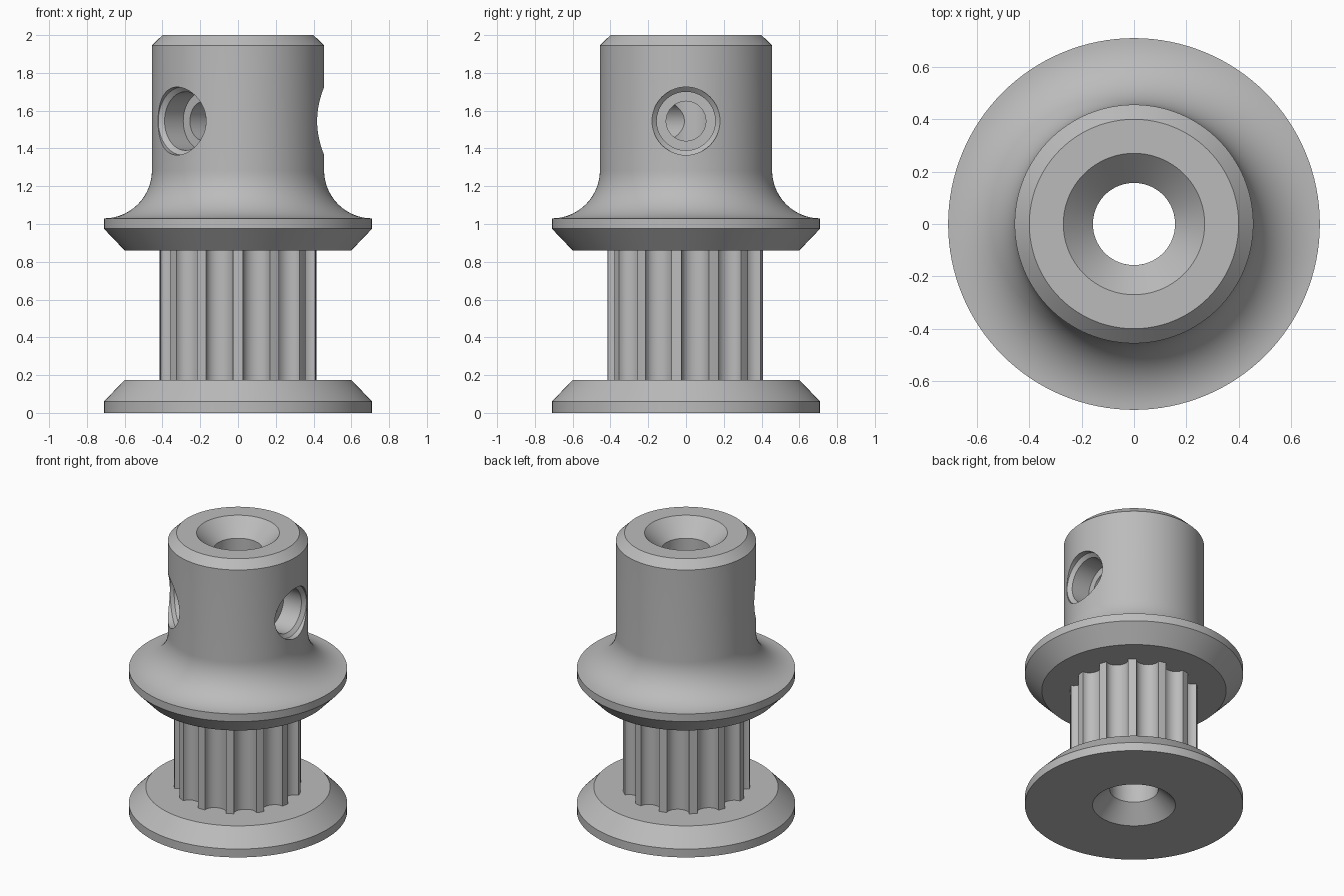
import bpy, bmesh, math
from mathutils import Matrix, Vector

if "Cube" in bpy.data.objects:
    bpy.data.objects.remove(bpy.data.objects["Cube"], do_unlink=True)

BORE, BORE_MOUTH = 0.157, 0.27
RIM, RIM_FACE = 0.71, 0.60
HUB = 0.456
GROOVE_LOW, GROOVE_HIGH = 0.175, 0.86
TEETH = 13
SEGMENTS = 128

metal = bpy.data.materials.new("grey metal")
metal.use_nodes = True
grey = (0.5, 0.5, 0.5, 1)
metal.diffuse_color = grey
metal.node_tree.nodes["Principled BSDF"].inputs["Base Color"].default_value = grey


def make_object(name, bm):
    bmesh.ops.recalc_face_normals(bm, faces=bm.faces)
    mesh = bpy.data.meshes.new(name)
    bm.to_mesh(mesh)
    bm.free()
    mesh.materials.append(metal)
    obj = bpy.data.objects.new(name, mesh)
    bpy.context.collection.objects.link(obj)
    return obj


def lathe(name, profile, segments=SEGMENTS):
    """Revolve a closed (radius, height) outline around z."""
    bm = bmesh.new()
    verts = [bm.verts.new((r, 0, z)) for r, z in profile]
    edges = [bm.edges.new((v, verts[i - 1])) for i, v in enumerate(verts)]
    bmesh.ops.spin(bm, geom=verts + edges, cent=(0, 0, 0), axis=(0, 0, 1),
                   angle=math.tau, steps=segments, use_merge=True)
    bmesh.ops.remove_doubles(bm, verts=bm.verts, dist=1e-5)
    return make_object(name, bm)


def shade(obj):
    bpy.ops.object.select_all(action="DESELECT")
    obj.select_set(True)
    bpy.context.view_layer.objects.active = obj
    bpy.ops.object.shade_smooth_by_angle(angle=math.radians(28))


# Lower flange with countersunk bore
lower_flange = lathe("lower_flange", [
    (BORE_MOUTH, 0), (RIM, 0), (RIM, 0.06), (RIM_FACE, GROOVE_LOW),
    (BORE, GROOVE_LOW), (BORE, BORE_MOUTH - BORE)])

# Upper flange sweeping into the hub through a concave fillet
fillet = RIM - HUB
sweep = [(RIM - fillet * math.sin(a), 1.03 + fillet * (1 - math.cos(a)))
         for a in (math.pi / 2 * i / 20 for i in range(21))]
hub = lathe("upper_flange_and_hub", [
    (BORE, GROOVE_HIGH), (RIM_FACE, GROOVE_HIGH), (RIM, 0.975), *sweep,
    (HUB, 1.945), (0.40, 2), (BORE_MOUTH, 2), (BORE, 2 - BORE_MOUTH + BORE)])

# Two stepped set-screw holes cut into the hub
for degrees in (0, 225):
    cutter = lathe("screw_hole_cutter", [
        (0, 0.05), (0.105, 0.05), (0.105, 0.255), (0.155, 0.255),
        (0.155, 0.395), (0.18, 0.417), (0.18, 0.6), (0, 0.6)], 64)
    cutter.hide_render = True
    cutter.matrix_world = (Matrix.Translation((0, 0, 1.545))
                           @ Matrix.Rotation(math.radians(degrees), 4, "Z")
                           @ Matrix.Rotation(math.pi / 2, 4, "Y"))
    cut = hub.modifiers.new("screw_hole", "BOOLEAN")
    cut.operation, cut.solver, cut.object = "DIFFERENCE", "EXACT", cutter
    bpy.context.view_layer.objects.active = hub
    bpy.ops.object.modifier_apply(modifier=cut.name)
    bpy.data.objects.remove(cutter, do_unlink=True)

# Toothed core: narrow lands separated by round grooves
TIP, HALF_GROOVE, DEPTH, STEPS = 0.415, 0.073, 0.062, 12
outline = []
for t in range(TEETH):
    angle = math.pi / 2 + math.tau * t / TEETH
    turn = Matrix.Rotation(angle, 3, "Z")
    edge = math.sqrt(TIP ** 2 - HALF_GROOVE ** 2)
    for i in range(STEPS + 1):
        a = math.pi * i / STEPS
        outline.append(turn @ Vector((edge - DEPTH * math.sin(a), -HALF_GROOVE * math.cos(a), 0)))
    land = angle + math.pi / TEETH
    outline.append(Vector((TIP * math.cos(land), TIP * math.sin(land), 0)))

bm = bmesh.new()
low, high = Vector((0, 0, GROOVE_LOW)), Vector((0, 0, GROOVE_HIGH))
inner = [p.normalized() * BORE for p in outline]
rings = [[bm.verts.new(p + z) for p in ring]
         for ring, z in ((outline, low), (outline, high), (inner, high), (inner, low))]
for k, ring in enumerate(rings):
    following = rings[(k + 1) % 4]
    for i in range(len(ring)):
        bm.faces.new((ring[i - 1], ring[i], following[i], following[i - 1]))
core = make_object("toothed_core", bm)

for part in (lower_flange, hub, core):
    shade(part)
